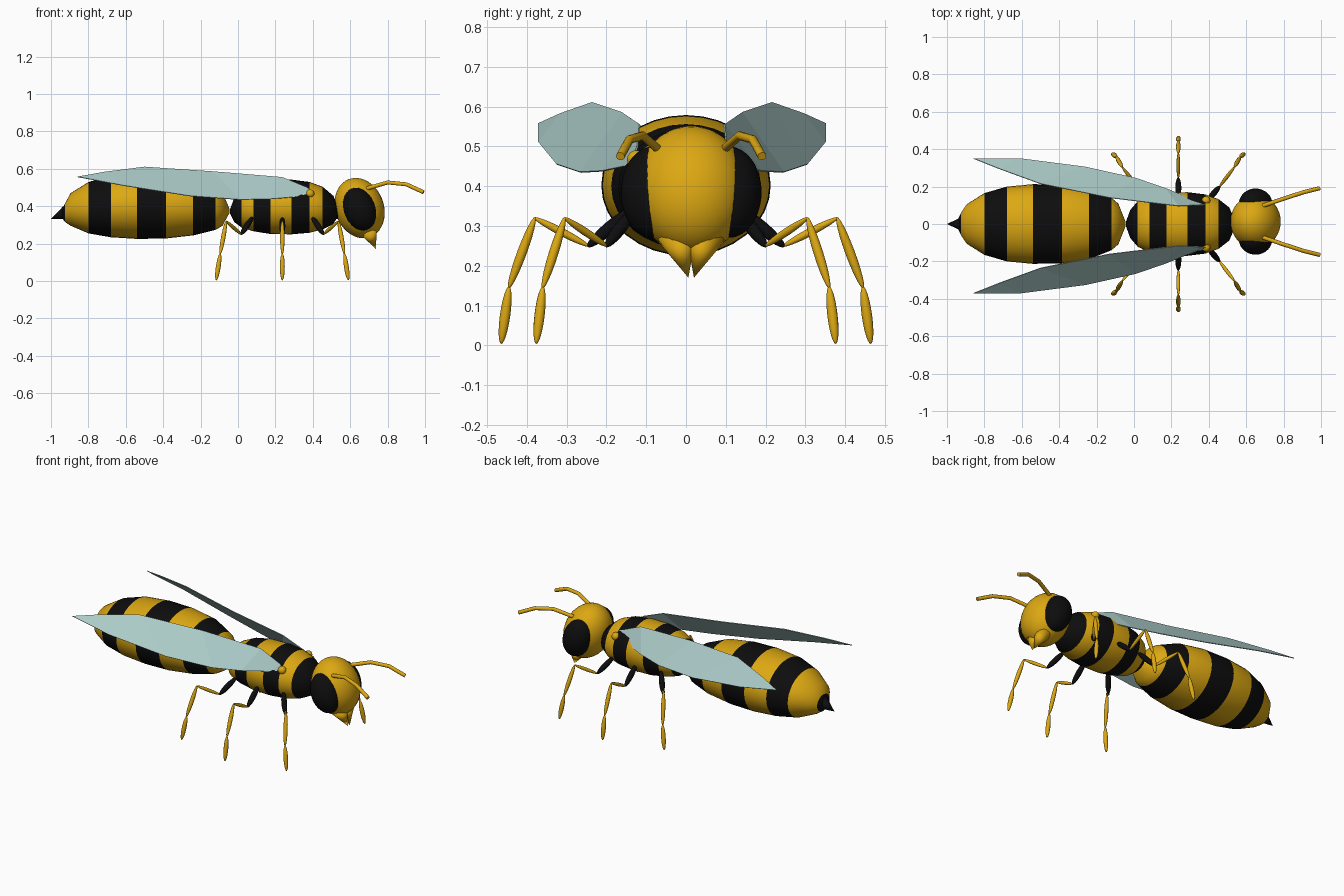
import bpy
import bmesh
import math
from mathutils import Vector, Matrix

cube = bpy.data.objects.get("Cube")
if cube:
    bpy.data.objects.remove(cube, do_unlink=True)


def material(name, colour):
    mat = bpy.data.materials.new(name)
    mat.use_nodes = True
    mat.diffuse_color = (*colour, 1)
    mat.node_tree.nodes["Principled BSDF"].inputs["Base Color"].default_value = (*colour, 1)
    return mat


YELLOW = material("amber yellow", (0.72, 0.39, 0.006))
BLACK = material("black", (0.004, 0.004, 0.004))
WING = material("pale teal", (0.41, 0.6, 0.58))


def finish(name, bm, mats, smooth=True):
    bmesh.ops.recalc_face_normals(bm, faces=bm.faces[:])
    mesh = bpy.data.meshes.new(name)
    for face in bm.faces:
        face.smooth = smooth
    bm.to_mesh(mesh)
    bm.free()
    obj = bpy.data.objects.new(name, mesh)
    bpy.context.collection.objects.link(obj)
    for mat in mats:
        mesh.materials.append(mat)
    return obj


def striped_body(name, stations, bands, flatness, sides=32):
    """Rings of (x, half width, centre height); black where x is in a band."""
    bm = bmesh.new()
    rings = []
    for x, r, z in stations:
        angles = [math.tau * i / sides for i in range(sides)]
        rings.append([bm.verts.new((x, r * math.cos(a), z + r * flatness * math.sin(a)))
                      for a in angles])
    for a, b in zip(rings, rings[1:]):
        for i in range(sides):
            j = (i + 1) % sides
            face = bm.faces.new((a[i], a[j], b[j], b[i]))
            x = face.calc_center_median().x
            face.material_index = int(any(lo < x < hi for lo, hi in bands))
    bm.faces.new(rings[0])
    bm.faces.new(rings[-1])
    return finish(name, bm, [YELLOW, BLACK])


def ellipsoid(name, centre, radii, mat, tilt=0.0):
    bm = bmesh.new()
    bmesh.ops.create_uvsphere(bm, u_segments=32, v_segments=20, radius=1)
    bm.transform(Matrix.Translation(centre) @ Matrix.Rotation(tilt, 4, "Y")
                 @ Matrix.Diagonal((*radii, 1)))
    return finish(name, bm, [mat])


def along(start, end):
    """Matrix that puts a z-aligned shape midway between two points."""
    start, end = Vector(start), Vector(end)
    turn = (end - start).to_track_quat("Z", "Y").to_matrix().to_4x4()
    return Matrix.Translation((start + end) / 2) @ turn, (end - start).length


def cone(name, start, end, r, mat):
    place, length = along(start, end)
    bm = bmesh.new()
    bmesh.ops.create_cone(bm, cap_ends=True, segments=16, radius1=r, radius2=0,
                          depth=length, matrix=place)
    return finish(name, bm, [mat])


def spindle(name, start, end, r, mat):
    place, length = along(start, end)
    bm = bmesh.new()
    bmesh.ops.create_uvsphere(bm, u_segments=12, v_segments=12, radius=1)
    bm.transform(place @ Matrix.Diagonal((r, r, length / 2 + r / 4, 1)))
    return finish(name, bm, [mat])


def tube(name, points, r, mat):
    curve = bpy.data.curves.new(name, "CURVE")
    curve.dimensions = "3D"
    curve.bevel_depth = r
    curve.bevel_resolution = 3
    curve.use_fill_caps = True
    line = curve.splines.new("POLY")
    line.points.add(len(points) - 1)
    for point, co in zip(line.points, points):
        point.co = (*co, 1)
    curve.materials.append(mat)
    obj = bpy.data.objects.new(name, curve)
    bpy.context.collection.objects.link(obj)


# Abdomen and thorax with stripes
striped_body("abdomen", [
    (-.94, .03, .36), (-.925, .06, .366), (-.895, .105, .383), (-.8, .165, .392),
    (-.68, .2, .4), (-.54, .213, .402), (-.385, .21, .402), (-.24, .188, .4),
    (-.12, .14, .39), (-.083, .108, .385), (-.045, .012, .375)],
    [(-1, -.925), (-.8, -.68), (-.54, -.385), (-.24, -.12)], .83)
striped_body("thorax", [
    (-.043, .012, .372), (-.02, .075, .38), (.02, .122, .39), (.083, .15, .395),
    (.174, .168, .396), (.286, .17, .396), (.382, .158, .394), (.452, .133, .39),
    (.51, .088, .38), (.53, .04, .375)],
    [(-.05, .02), (.083, .174), (.286, .382), (.452, .6)], .86)
cone("stinger", (-.92, 0, .365), (-1, 0, .332), .038, BLACK)

# Head, set slightly to one side
HEAD_Y = .013
TILT = math.radians(-20)
ellipsoid("head", (.65, HEAD_Y, .39), (.13, .143, .165), YELLOW, TILT)
tube("neck", [(.5, 0, .38), (.56, HEAD_Y, .38)], .05, BLACK)

for side, s in (("left", 1), ("right", -1)):
    # Face parts
    ellipsoid(side + "_eye", (.65, HEAD_Y + s * .095, .385), (.085, .082, .118), BLACK, TILT)
    cone(side + "_mandible", (.695, HEAD_Y + s * .035, .275),
         (.738, HEAD_Y + s * .007, .17), .05, YELLOW)
    feeler = [(.69, .085, .495), (.8, .122, .527), (.9, .155, .517), (.992, .178, .475)]
    tube(side + "_antenna", [(x, HEAD_Y + s * y, z) for x, y, z in feeler], .011, YELLOW)

    # Wing: quads strung between the raised inner edge and the low outer edge
    inner = [(.37, .112, .5), (.236, .106, .555), (-.13, .15, .585),
             (-.5, .225, .61), (-.72, .305, .582)]
    outer = [(.33, .135, .452), (.17, .2, .438), (.01, .255, .435),
             (-.26, .315, .455), (-.61, .36, .51)]
    bm = bmesh.new()
    edge_a, edge_b = [[bm.verts.new((x, s * y - .01, z)) for x, y, z in edge]
                      for edge in (inner, outer)]
    root = bm.verts.new((.4, s * .12 - .01, .475))
    tip = bm.verts.new((-.858, s * .36 - .01, .557))
    bm.faces.new((root, edge_a[0], edge_b[0]))
    bm.faces.new((tip, edge_b[-1], edge_a[-1]))
    for i in range(len(inner) - 1):
        bm.faces.new((edge_a[i], edge_a[i + 1], edge_b[i + 1], edge_b[i]))
    wing = finish(side + "_wing", bm, [WING], smooth=False)
    solid = wing.modifiers.new("thickness", "SOLIDIFY")
    solid.thickness = .004
    solid.offset = 0
    ellipsoid(side + "_wing_joint", (.385, s * .125, .467), (.023, .023, .023), YELLOW)

    # Legs: the middle one reaches straight out, the others splay
    for place, splay, reach in (("front", 1, 0), ("middle", 0, 1), ("rear", -1, 0)):
        side_steps = [(.16, .13, .34), (.22, .2, .25), (.3, .305, .32),
                      (.332, .36, .145), (.353, .376, .007)]
        stretch = (.01, .045, .075, .085, .088)
        joints = [(.237 + splay * x, s * (y + reach * more), z)
                  for (x, y, z), more in zip(side_steps, stretch)]
        parts = (("coxa", .016, BLACK), ("femur", .01, YELLOW),
                 ("tibia", .012, YELLOW), ("tarsus", .013, YELLOW))
        for i, (part, r, mat) in enumerate(parts):
            spindle(f"{side}_{place}_{part}", joints[i], joints[i + 1], r, mat)
